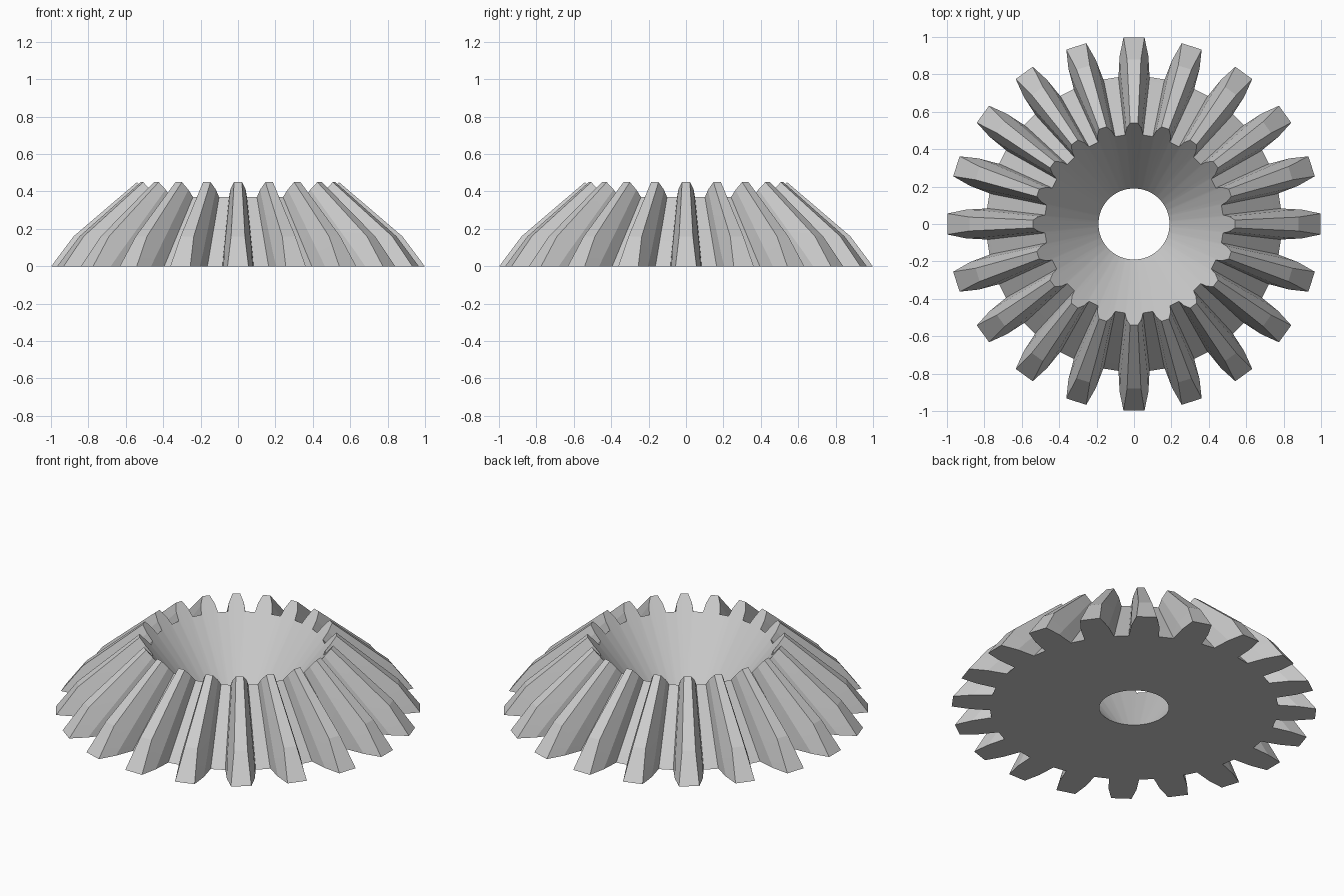
import bpy, bmesh, math

TEETH = 20
HOLE_RADIUS = 0.19

cube = bpy.data.objects.get("Cube")
if cube:
    bpy.data.objects.remove(cube, do_unlink=True)

steel = bpy.data.materials.new("light_grey_metal")
steel.use_nodes = True
grey = (0.6, 0.6, 0.6, 1)
steel.diffuse_color = grey
steel.node_tree.nodes["Principled BSDF"].inputs["Base Color"].default_value = grey

# Half tooth sections: root, flank and tip as (radius, height, half width)
TOP = [(0.478, 0.37, 0.048), (0.51, 0.41, 0.041), (0.54, 0.45, 0.021)]
SHOULDER = [(0.765, 0.031, 0.081), (0.83, 0.08, 0.074), (0.88, 0.16, 0.037)]
BASE = [(0.79, 0, 0.083), (0.90, 0, 0.077), (1.0, 0, 0.056)]
# The bore shares the angles of the top section
BORE = [(HOLE_RADIUS, 0, HOLE_RADIUS * w / r) for r, z, w in TOP]


def ring(bm, half):
    """Mirror a half tooth and repeat it round the axis."""
    tooth = [(r, z, -w) for r, z, w in half] + half[::-1]
    verts = []
    for i in range(TEETH):
        turn = math.tau * i / TEETH
        for r, z, w in tooth:
            a = turn + math.asin(w / r)
            verts.append(bm.verts.new((r * math.cos(a), r * math.sin(a), z)))
    return verts


# Closed skin: bowl, toothed cone, end bevel and underside
bm = bmesh.new()
rings = [ring(bm, half) for half in (BORE, TOP, SHOULDER, BASE)]
for k, lower in enumerate(rings):
    upper = rings[(k + 1) % len(rings)]
    for i in range(len(lower)):
        j = (i + 1) % len(lower)
        bm.faces.new((lower[i], lower[j], upper[j], upper[i]))
bmesh.ops.recalc_face_normals(bm, faces=bm.faces)

mesh = bpy.data.meshes.new("bevel_gear")
bm.to_mesh(mesh)
bm.free()
mesh.materials.append(steel)
gear = bpy.data.objects.new("bevel_gear", mesh)
bpy.context.collection.objects.link(gear)

bpy.ops.object.select_all(action="DESELECT")
gear.select_set(True)
bpy.context.view_layer.objects.active = gear
bpy.ops.object.shade_smooth_by_angle(angle=math.radians(12))
